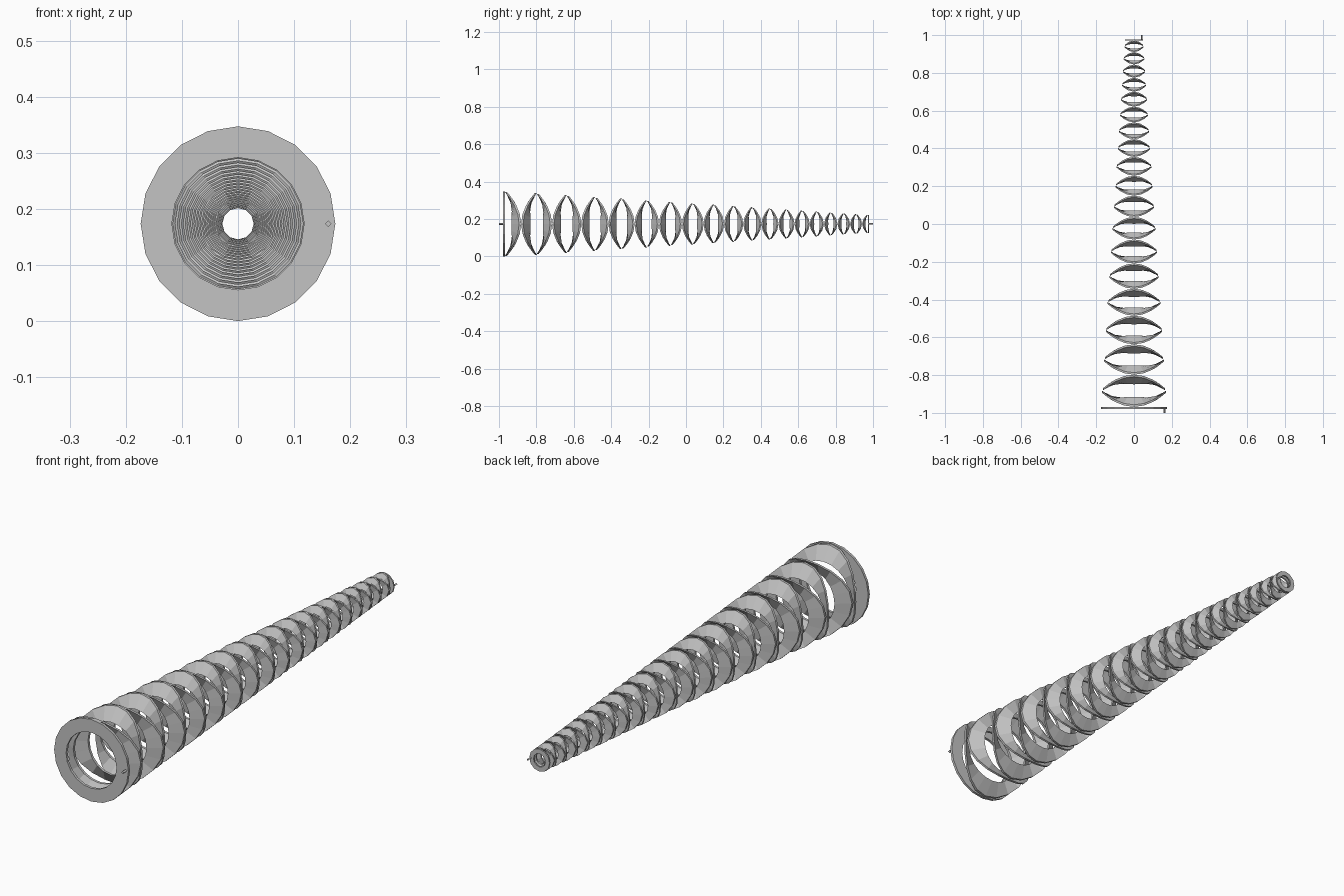
import bpy
import bmesh
from math import sin, cos, pi

cube = bpy.data.objects.get("Cube")
if cube:
    bpy.data.objects.remove(cube, do_unlink=True)

# Spring dimensions
COUNT = 36
FRONT_R, BACK_R = 0.1735, 0.0475
START, END = -0.968, 0.972
SHRINK = 0.9707

steel = bpy.data.materials.new("plain grey")
steel.use_nodes = True
GREY = (0.55, 0.55, 0.55, 1)
steel.diffuse_color = GREY
steel.node_tree.nodes["Principled BSDF"].inputs["Base Color"].default_value = GREY


def add_object(name, bm):
    bmesh.ops.recalc_face_normals(bm, faces=bm.faces)
    mesh = bpy.data.meshes.new(name)
    bm.to_mesh(mesh)
    bm.free()
    mesh.materials.append(steel)
    obj = bpy.data.objects.new(name, mesh)
    bpy.context.collection.objects.link(obj)
    return obj


def radius_at(y):
    return FRONT_R + (BACK_R - FRONT_R) * (y - START) / (END - START)


def inner_radius(r):
    return 0.714 * r - 0.006


def thickness(r):
    return 0.004 + 0.04 * r


def side_count(r):
    return 20 if r > 0.1 else 16 if r > 0.065 else 12


def washer(name, y, r, outer_wave=0.0, inner_wave=0.0):
    """Ring around the y axis whose two edges rise and fall twice per turn."""
    bm = bmesh.new()
    half, n = thickness(r) / 2, side_count(r)
    inner = inner_radius(r)
    section = [(r, outer_wave, -half), (r, outer_wave, half),
               (inner, inner_wave, half), (inner, inner_wave, -half)]
    loops = []
    for k in range(n):
        a = 2 * pi * k / n
        loops.append([bm.verts.new((rad * cos(a), y + wave * cos(2 * a) + dy,
                                    FRONT_R + rad * sin(a)))
                      for rad, wave, dy in section])
    for k in range(n):
        here, following = loops[k], loops[(k + 1) % n]
        for j in range(4):
            m = (j + 1) % 4
            bm.faces.new((here[j], here[m], following[m], following[j]))
    return add_object(name, bm)


def pin(name, x, y0, y1, size):
    """Small diamond-section peg along y."""
    bm = bmesh.new()
    rings = [[bm.verts.new((x + size * cos(k * pi / 2), y,
                            FRONT_R + size * sin(k * pi / 2))) for k in range(4)]
             for y in (y0, y1)]
    for k in range(4):
        m = (k + 1) % 4
        bm.faces.new((rings[0][k], rings[0][m], rings[1][m], rings[1][k]))
    for ring in rings:
        bm.faces.new(ring)
    return add_object(name, bm)


# Stack of wavy washers, each turned a quarter from the one before
step = (END - START) * (1 - SHRINK) / (1 - SHRINK ** COUNT)
y = START
for i in range(COUNT):
    middle = y + step / 2
    r = radius_at(middle)
    swing = (step - thickness(r)) / 2 * (1 if i % 2 == 0 else -1)
    washer(f"wave_washer_{i + 1}", middle, r, swing, -0.1 * swing)
    y += step
    step *= SHRINK

# Flat end rings
washer("front_ring", START - thickness(FRONT_R) / 2, FRONT_R)
washer("back_ring", END + thickness(BACK_R) / 2, BACK_R)

# Locating pins on the end rings
pin("front_pin", 0.161, -1.0, START - 0.002, 0.006)
pin("back_pin", 0.04, END + 0.002, 1.0, 0.004)
